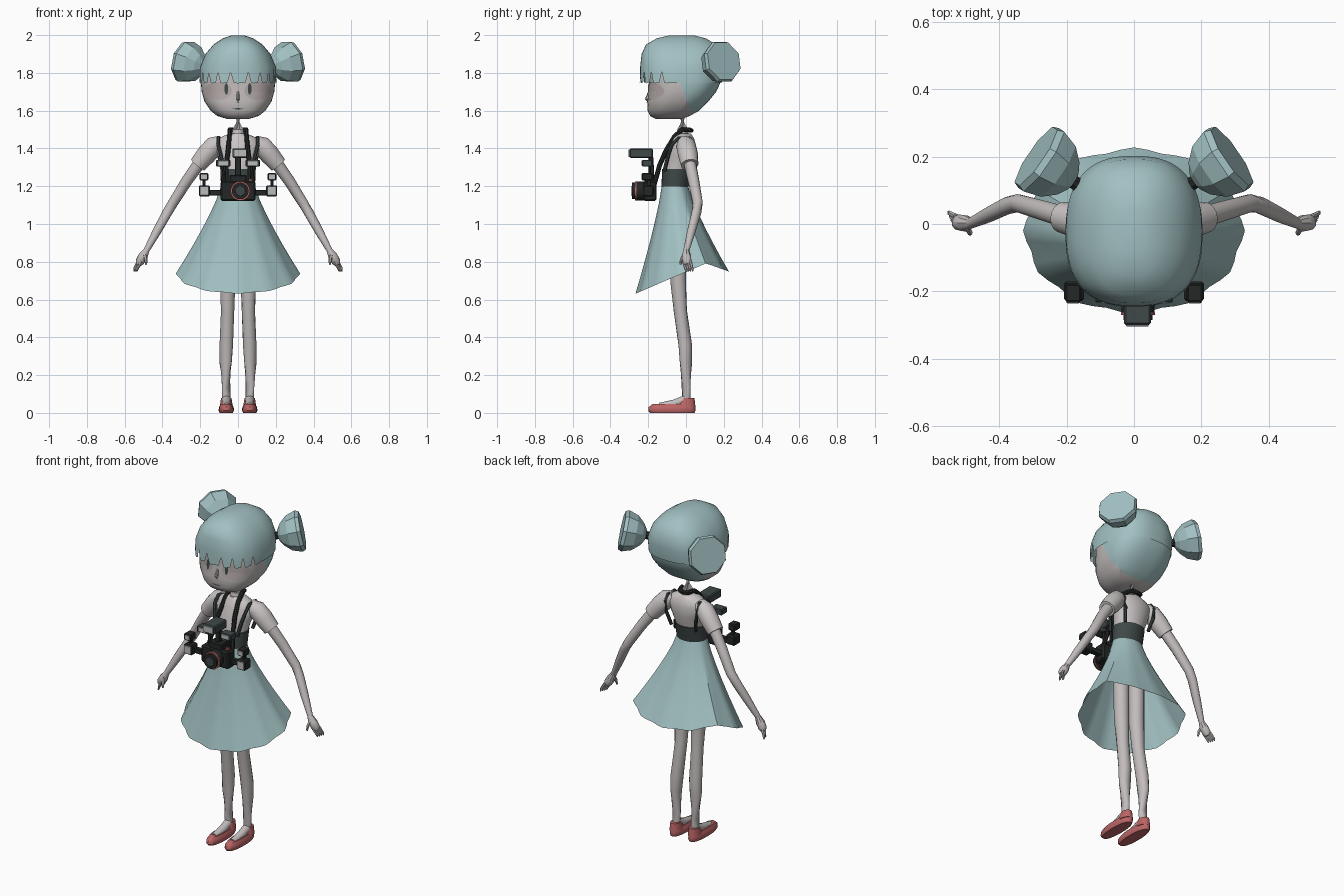
import bpy, bmesh, math
from mathutils import Vector

cube = bpy.data.objects.get("Cube")
if cube:
    bpy.data.objects.remove(cube, do_unlink=True)


def material(name, r, g, b):
    m = bpy.data.materials.new(name)
    m.use_nodes = True
    m.diffuse_color = (r, g, b, 1)
    m.node_tree.nodes["Principled BSDF"].inputs["Base Color"].default_value = (r, g, b, 1)
    return m


TEAL = material("pale teal", .36, .53, .54)
SKIN = material("pale skin", .54, .50, .50)
SHIRT = material("off white cloth", .60, .56, .56)
LID = material("eyelid", .44, .39, .38)
RED = material("shoe red", .50, .13, .13)
SLATE = material("slate trim", .05, .065, .065)
BLACK = material("camera black", .018, .02, .02)
GREY = material("light grey", .5, .5, .5)


def finish(name, bm, mats, angle=35):
    bmesh.ops.recalc_face_normals(bm, faces=bm.faces)
    mesh = bpy.data.meshes.new(name)
    bm.to_mesh(mesh)
    bm.free()
    ob = bpy.data.objects.new(name, mesh)
    bpy.context.collection.objects.link(ob)
    for m in mats:
        mesh.materials.append(m)
    if angle:
        bpy.ops.object.select_all(action='DESELECT')
        ob.select_set(True)
        bpy.context.view_layer.objects.active = ob
        bpy.ops.object.shade_smooth_by_angle(angle=math.radians(angle))
    return ob


def skin(rings, bottom=True, top=True):
    """Bridge equal rings of points into a tube."""
    bm = bmesh.new()
    rows = [[bm.verts.new(p) for p in ring] for ring in rings]
    n = len(rows[0])
    for a, b in zip(rows, rows[1:]):
        for i in range(n):
            j = (i + 1) % n
            bm.faces.new((a[i], a[j], b[j], b[i]))
    if bottom:
        bm.faces.new(rows[0])
    if top:
        bm.faces.new(rows[-1])
    return bm


def oval(z, w, front, back, cx=0, n=32, power=2.0):
    """Horizontal superellipse ring."""
    out = []
    for i in range(n):
        a = math.tau * i / n
        c, s = math.cos(a), math.sin(a)
        x = math.copysign(abs(c) ** (2 / power), c) * w
        y = math.copysign(abs(s) ** (2 / power), s) * (back - front) / 2
        out.append(Vector((cx + x, (front + back) / 2 + y, z)))
    return out


def tube(name, pts, mat, n=12, angle=35):
    """Round tube through (x, y, z, radius) points."""
    ps = [Vector(p[:3]) for p in pts]
    rings = []
    for i, p in enumerate(ps):
        t = ps[min(i + 1, len(ps) - 1)] - ps[max(i - 1, 0)]
        q = t.to_track_quat('Z', 'Y')
        rings.append([p + q @ Vector((math.cos(math.tau * (k + .5) / n),
                                      math.sin(math.tau * (k + .5) / n), 0)) * pts[i][3]
                      for k in range(n)])
    return finish(name, skin(rings), [mat], angle)


def box(name, centre, size, mat):
    bm = bmesh.new()
    bmesh.ops.create_cube(bm, size=1)
    for v in bm.verts:
        v.co = Vector(c + a * b for c, a, b in zip(centre, v.co, size))
    bmesh.ops.bevel(bm, geom=bm.edges[:], offset=min(size) * .12, segments=1, affect='EDGES')
    return finish(name, bm, [mat], 0)


# Head: skin in front, hair behind a slanted hairline
HEAD = [(1.557, .06, -.16, -.02), (1.572, .11, -.19, .02), (1.60, .145, -.203, .07),
        (1.65, .178, -.205, .12), (1.70, .192, -.197, .16), (1.75, .197, -.195, .183),
        (1.83, .19, -.2, .192), (1.90, .155, -.19, .18), (1.96, .09, -.15, .12)]
bm = skin([oval(*r, n=48, power=2.5) for r in HEAD])
hair_n = Vector((0, 1, .35))
hair_p = Vector((0, -.03, 1.75))
bmesh.ops.bisect_plane(bm, geom=bm.verts[:] + bm.edges[:] + bm.faces[:],
                       plane_co=hair_p, plane_no=hair_n)
for f in bm.faces:
    f.material_index = int((f.calc_center_median() - hair_p).dot(hair_n) > 0)
finish("head", bm, [SKIN, TEAL], 40)

# Hair cap with slits cut up into the fringe
CAP = [(1.75, .203, -.245, .19), (1.83, .201, -.243, .202), (1.90, .172, -.235, .192),
       (1.95, .13, -.212, .16), (1.983, .08, -.155, .105), (1.998, .035, -.09, .045)]
rings = [oval(*r, n=96, power=2.5) for r in CAP]
for i, p in enumerate(rings[0]):
    if p.y < -.06 and i % 5 == 0:
        p.z += .055
    elif p.y < -.06 and i % 5 == 2:
        p.z -= .006
finish("hair_cap", skin(rings, bottom=False), [TEAL], 40)


def face_plate(name, cx, cz, rx, rz, lift, mat):
    """Thin oval plate laid on the curved face."""
    rings = []
    for k in (1, .75, .5, .25, .02):
        ring = []
        for i in range(24):
            a = math.tau * i / 24
            x, z = cx + rx * k * math.cos(a), cz + rz * k * math.sin(a)
            lo, hi = next((a, b) for a, b in zip(HEAD, HEAD[1:]) if z <= b[0])
            t = (z - lo[0]) / (hi[0] - lo[0])
            w, f, b = (lo[j] + (hi[j] - lo[j]) * t for j in (1, 2, 3))
            depth = max(0, 1 - abs(x / w) ** 2.5) ** .4
            ring.append(Vector((x, (f + b) / 2 - depth * (b - f) / 2 - lift, z)))
        rings.append(ring)
    finish(name, skin(rings, bottom=False), [mat])


face_plate("mouth", 0, 1.61, .03, .003, .004, SLATE)
tube("nose", [(0, -.195, 1.70, .006), (0, -.208, 1.66, .010), (0, -.203, 1.645, .006)], SKIN, 8)

# Torso and neck
TORSO = [(1.18, .085, -.125, .005), (1.29, .088, -.122, .03), (1.36, .105, -.105, .05),
         (1.42, .125, -.088, .052), (1.455, .10, -.075, .042), (1.48, .045, -.06, .025)]
finish("torso", skin([oval(*r) for r in TORSO]), [SHIRT], 50)
tube("neck", [(0, -.02, 1.46, .036), (0, -.017, 1.50, .030), (0, -.02, 1.59, .030)], SKIN)
BAND = [(z, w + .005, f - .005, b + .005) for z, w, f, b in TORSO[:2]]
finish("bodice_band", skin([oval(*r) for r in BAND]), [SLATE])

# Skirt: scalloped hem, low in front and raised at the back
top_ring = oval(1.205, .088, -.128, .01, n=48)
hem = oval(0, .322, -.262, .222, n=48)
for i, p in enumerate(hem):
    ripple = 1 + .022 * math.cos(math.tau * i / 4 + .01)
    p.x, p.y = p.x * ripple, -.02 + (p.y + .02) * ripple
    p.z = min(.63 + .43 * (p.y + .27), .83 - .36 * p.y)
rings = []
for k in range(7):
    t = k / 6
    ring = []
    for a, b in zip(top_ring, hem):
        q = a.lerp(b, t ** 1.22)
        q.z = a.z + (b.z - a.z) * t
        ring.append(q)
    rings.append(ring)
finish("skirt", skin(rings, bottom=False, top=False), [TEAL], 30)

for s, side in ((1, "left"), (-1, "right")):
    def limb(part, pts, mat, n=12, angle=35):
        return tube(side + "_" + part, [(s * x, y, z, r) for x, y, z, r in pts], mat, n, angle)

    face_plate(side + "_eyelid", s * .105, 1.705, .072, .048, .004, LID)
    face_plate(side + "_eye_slit", s * .062, 1.715, .010, .030, .008, SLATE)

    # Flared hair bun on a dark tie
    base = Vector((.15, .105, 1.825))
    axis = Vector((.82, .56, .22)).normalized()
    profile = [(.04, .03), (.06, .062), (.10, .098), (.155, .116), (.175, .108), (.175, .083), (.165, .075)]
    limb("bun", [(*(base + axis * d), r) for d, r in profile], TEAL, 8, 0)
    limb("hair_tie", [(*(base + axis * d), .022) for d in (0, .05)], BLACK, 8)

    # Sleeve, arm and hand
    limb("sleeve", [(.085, -.01, 1.435, .036), (.125, 0, 1.415, .052),
                    (.165, .01, 1.37, .053), (.213, .02, 1.313, .046)], SHIRT, 16)
    limb("arm", [(.17, .01, 1.37, .034), (.27, .04, 1.23, .030), (.345, .062, 1.11, .027),
                 (.375, .055, 1.06, .026), (.43, .028, .96, .023), (.485, .002, .86, .016)], SKIN)
    limb("palm", [(.482, .002, .865, .015), (.502, .002, .83, .025),
                  (.52, .005, .80, .024), (.527, .008, .785, .015)], SKIN, 10)
    for i in range(4):
        o = (i - 1.5) * .012
        limb("finger_%d" % (i + 1), [(.52 + o * .5, .006 + o, .80, .008),
                                    (.538 + o * .5, .014 + o, .768, .007),
                                    (.543 + o * .4, .018 + o, .75, .004)], SKIN, 6)
    limb("thumb", [(.496, -.01, .84, .010), (.487, -.025, .81, .009), (.486, -.03, .785, .005)], SKIN, 6)

    # Leg, foot and shoe
    limb("leg", [(.055, -.045, .97, .044), (.055, -.042, .70, .042), (.055, -.03, .54, .035),
                 (.062, -.004, .36, .036), (.066, 0, .27, .033), (.063, 0, .13, .023),
                 (.062, .004, .04, .023)], SKIN, 16)
    limb("instep", [(.062, 0, .072, .024), (.062, -.06, .048, .024), (.062, -.14, .034, .020)], SKIN)
    SHOE = [(0, .035, -.19, .045), (.012, .041, -.20, .05), (.03, .039, -.198, .05), (.046, .030, -.178, .046)]
    finish(side + "_shoe", skin([oval(*r, cx=s * .062, n=24, power=2.3) for r in SHOE]), [RED], 40)
    HEEL = [(.03, .036, -.05, .05), (.055, .031, -.04, .048), (.078, .028, -.025, .044)]
    finish(side + "_shoe_heel", skin([oval(*r, cx=s * .062, n=24) for r in HEEL]), [RED], 40)

    # Shoulder strap and camera neck strap
    limb("shoulder_strap", [(.082, .024, 1.28, .010), (.10, .046, 1.36, .010), (.11, .042, 1.42, .010),
                            (.105, .02, 1.455, .010), (.105, -.04, 1.455, .010), (.105, -.075, 1.42, .010),
                            (.09, -.095, 1.36, .010), (.075, -.115, 1.28, .010)], SLATE, 8)
    limb("camera_strap", [(0, .028, 1.495, .012), (.03, .018, 1.498, .013), (.042, -.02, 1.50, .013),
                          (.045, -.06, 1.465, .013), (.052, -.105, 1.39, .013), (.064, -.14, 1.31, .013),
                          (.082, -.17, 1.20, .012)], BLACK, 8)

    # Camera side lamps on brackets
    box(side + "_bracket", (s * .125, -.185, 1.165), (.08, .03, .03), BLACK)
    box(side + "_low_lamp", (s * .178, -.2, 1.175), (.058, .06, .06), BLACK)
    box(side + "_low_lamp_glass", (s * .178, -.231, 1.175), (.046, .006, .046), GREY)
    box(side + "_lamp_stem", (s * .18, -.195, 1.215), (.014, .02, .04), BLACK)
    box(side + "_top_lamp", (s * .18, -.205, 1.25), (.046, .055, .04), BLACK)
    box(side + "_top_lamp_glass", (s * .18, -.233, 1.25), (.034, .006, .028), GREY)
    box(side + "_inner_stem", (s * .06, -.18, 1.27), (.018, .02, .09), BLACK)
    box(side + "_inner_lamp", (s * .078, -.205, 1.322), (.075, .055, .036), SLATE)
    box(side + "_inner_lamp_glass", (s * .078, -.233, 1.322), (.05, .006, .026), GREY)

# Camera body, lens and top flash
box("camera_body", (0, -.19, 1.175), (.185, .07, .105), BLACK)
box("camera_hump", (0, -.19, 1.24), (.09, .06, .04), BLACK)
tube("camera_lens", [(.012, -.20, 1.175, .050), (.012, -.268, 1.175, .050), (.012, -.268, 1.175 + 1e-4, .044),
                     (.012, -.285, 1.175, .044)], BLACK, 20)
tube("lens_ring", [(.012, -.262, 1.175, .0515), (.012, -.27, 1.175, .0515)], RED, 20)
tube("lens_glass", [(.012, -.284, 1.175, .028), (.012, -.288, 1.175, .026)], SLATE, 20)
box("shutter_button", (.065, -.19, 1.232), (.02, .02, .014), RED)
box("flash_stem", (0, -.185, 1.30), (.03, .025, .11), BLACK)
box("flash", (.01, -.237, 1.375), (.08, .125, .05), SLATE)
box("flash_glass", (.01, -.301, 1.375), (.066, .006, .038), GREY)
